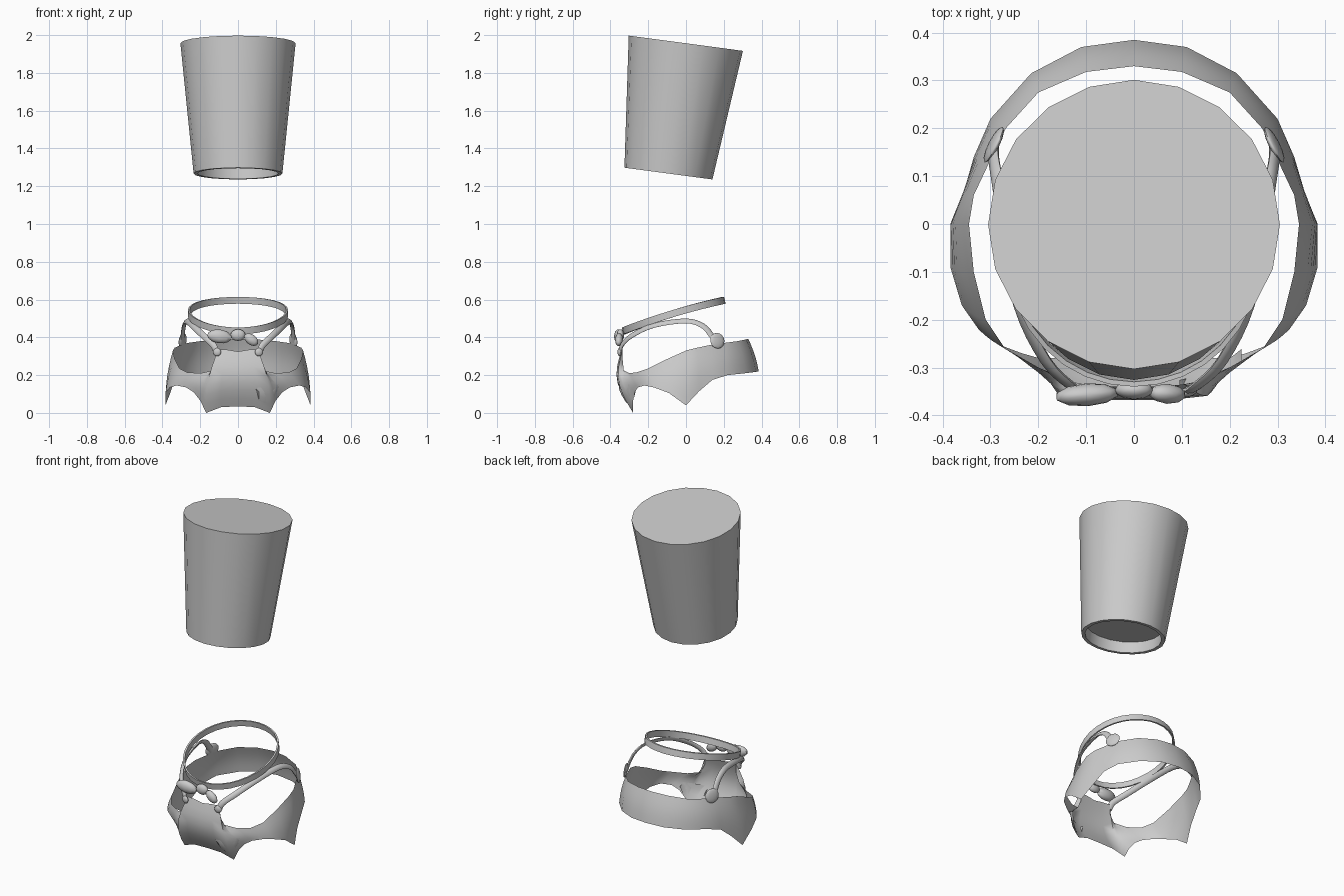
import bpy, bmesh, math
from mathutils import Vector, Matrix

if "Cube" in bpy.data.objects:
    bpy.data.objects.remove(bpy.data.objects["Cube"])


def make(name, bm, angle=35, mat=None):
    if mat:
        bm.transform(mat)
    me = bpy.data.meshes.new(name)
    bm.to_mesh(me)
    bm.free()
    me.shade_smooth()
    me.set_sharp_from_angle(angle=math.radians(angle))
    ob = bpy.data.objects.new(name, me)
    bpy.context.collection.objects.link(ob)
    return ob


def skin(bm, rings, closed=True, loop=False):
    """Bridge successive rings of points with quads; returns vertex rings."""
    vs = [[bm.verts.new(p) for p in r] for r in rings]
    n = len(vs[0])
    pairs = list(zip(vs, vs[1:])) + ([(vs[-1], vs[0])] if loop else [])
    for a, b in pairs:
        for i in range(n if closed else n - 1):
            j = (i + 1) % n
            bm.faces.new((a[i], a[j], b[j], b[i]))
    return vs


def finish(bm):
    bmesh.ops.recalc_face_normals(bm, faces=bm.faces)


def spline(pts, steps):
    """Smooth path through the points."""
    p = [Vector(q) for q in pts]
    p = [2 * p[0] - p[1]] + p + [2 * p[-1] - p[-2]]
    out = []
    for i in range(1, len(p) - 2):
        a, b, c, d = p[i - 1:i + 3]
        for k in range(steps):
            t = k / steps
            out.append(0.5 * (2 * b + (c - a) * t + (2 * a - 5 * b + 4 * c - d) * t * t
                              + (3 * b - a - 3 * c + d) * t ** 3))
    return out + [p[-2]]


def blob(name, loc, size, rot=(0, 0, 0), seg=12):
    bm = bmesh.new()
    bmesh.ops.create_uvsphere(bm, u_segments=seg, v_segments=8, radius=1)
    m = Matrix.Translation(loc)
    for ax, a in zip("ZYX", reversed(rot)):
        m = m @ Matrix.Rotation(math.radians(a), 4, ax)
    return make(name, bm, 60, m @ Matrix.Diagonal((*size, 1)))


# Tall tapered hat, tilted back, with a recessed underside
bm = bmesh.new()
prof = [(0.305, 0.696), (0.235, 0), (0.214, 0), (0.214, 0.065)]
vs = skin(bm, [[(r * math.cos(k * math.pi / 10), r * math.sin(k * math.pi / 10), z)
                for k in range(20)] for r, z in prof])
bm.faces.new(vs[0])
bm.faces.new(vs[-1])
finish(bm)
make("hat", bm, 35, Matrix.Translation((0, -0.093, 1.267)) @ Matrix.Rotation(math.radians(-7.6), 4, 'X'))

# Vest shell: top edge, bottom edge per column, from front centre round to back centre
cols = [((0, -.34, .325), (0, -.30, .035)),
        ((.06, -.34, .335), (.09, -.295, .03)),
        ((.105, -.335, .335), (.168, -.28, .0)),
        ((.105, -.335, .28), (.20, -.28, .065)),
        ((.13, -.33, .225), (.235, -.27, .11)),
        ((.20, -.30, .21), (.275, -.255, .135)),
        ((.27, -.26, .215), (.325, -.22, .145)),
        ((.31, -.2, .235), (.36, -.17, .135)),
        ((.335, -.1, .285), (.384, -.09, .105)),
        ((.345, 0, .33), (.384, 0, .04)),
        ((.335, .06, .345), (.355, .07, .115)),
        ((.302, .13, .36), (.335, .14, .175)),
        ((.268, .2, .37), (.30, .22, .20)),
        ((.2, .275, .38), (.215, .315, .21)),
        ((.1, .318, .389), (.11, .37, .217)),
        ((0, .33, .392), (0, .385, .22))]


def column(top, bot, push=0.0):
    t, b = Vector(top), Vector(bot)
    m = (t + b) / 2
    h = t.z - b.z
    bulge = h * (0.16 if m.y < -.29 else 0.04)
    out = Vector((m.x, m.y, 0)).normalized()
    return [t.lerp(b, k / 7) + out * (bulge * math.sin(math.pi * k / 7) + push) for k in range(8)]


half = [column(t, b) for t, b in cols]
other = [[Vector((-p.x, p.y, p.z)) for p in c] for c in half[1:-1]]
bm = bmesh.new()
skin(bm, half + other[::-1], closed=False, loop=True)
finish(bm)
make("vest", bm, 70)

# Curved patch pocket on the front
bm = bmesh.new()
rows = []
for k in range(9):
    u = k / 8
    x = .095 + .13 * u
    y = -.356 + .02 * u + .045 * u * u
    top = .132 + .02 * u
    depth = .015 + .075 * math.sqrt(max(0, 1 - (2 * u - 1) ** 2))
    rows.append([(x, y + .03 * s * s, top - depth * s) for s in (0, .33, .66, 1)])
skin(bm, rows, closed=False)
make("pocket", bm)

# Shoulder straps with rounded end tabs
path = spline([(.112, -.348, .315), (.132, -.338, .36), (.185, -.285, .41), (.24, -.17, .463),
               (.272, 0, .487), (.286, .09, .46), (.293, .135, .41), (.293, .16, .375)], 4)
for s, side in ((1, "right"), (-1, "left")):
    rings = []
    for i, p in enumerate(path):
        t = (path[min(i + 1, len(path) - 1)] - path[max(i - 1, 0)]).normalized()
        n = p - Vector((0, p.y * .3, .25))
        n = (n - t * n.dot(t)).normalized()
        w = t.cross(n)
        rings.append([p + w * .017 * math.cos(a) + n * .008 * math.sin(a)
                      for a in (k * math.pi / 4 for k in range(8))])
    bm = bmesh.new()
    vs = skin(bm, [[(s * q.x, q.y, q.z) for q in r] for r in rings])
    bm.faces.new(vs[0])
    bm.faces.new(vs[-1])
    finish(bm)
    make(side + "_strap", bm, 60)
    blob(side + "_front_tab", (s * .111, -.352, .322), (.022, .01, .022), (0, 0, s * 12))
    blob(side + "_back_tab", (s * .293, .166, .382), (.010, .042, .042), (0, s * -8, s * 27))

# Tilted collar band
rings = []
for k in range(32):
    a = 2 * math.pi * k / 32
    c, sn = math.cos(a), math.sin(a)
    z = .527 + .081 * sn - .012 * sn * sn
    rings.append([(r * c, -.065 + (r + .006) * sn + dy, z + dz)
                  for r, dz, dy in ((.265, .018, -.004), (.265, -.018, .004),
                                    (.255, -.018, .004), (.255, .018, -.004))])
bm = bmesh.new()
skin(bm, rings, loop=True)
finish(bm)
make("collar", bm, 50)

# Lopsided bow
blob("bow_knot", (0, -.347, .412), (.040, .020, .031))
blob("bow_left_wing", (-.098, -.357, .405), (.068, .024, .036), (0, 8, 4), 10)
blob("bow_right_wing", (.070, -.355, .388), (.044, .021, .027), (0, 38, -4), 10)
